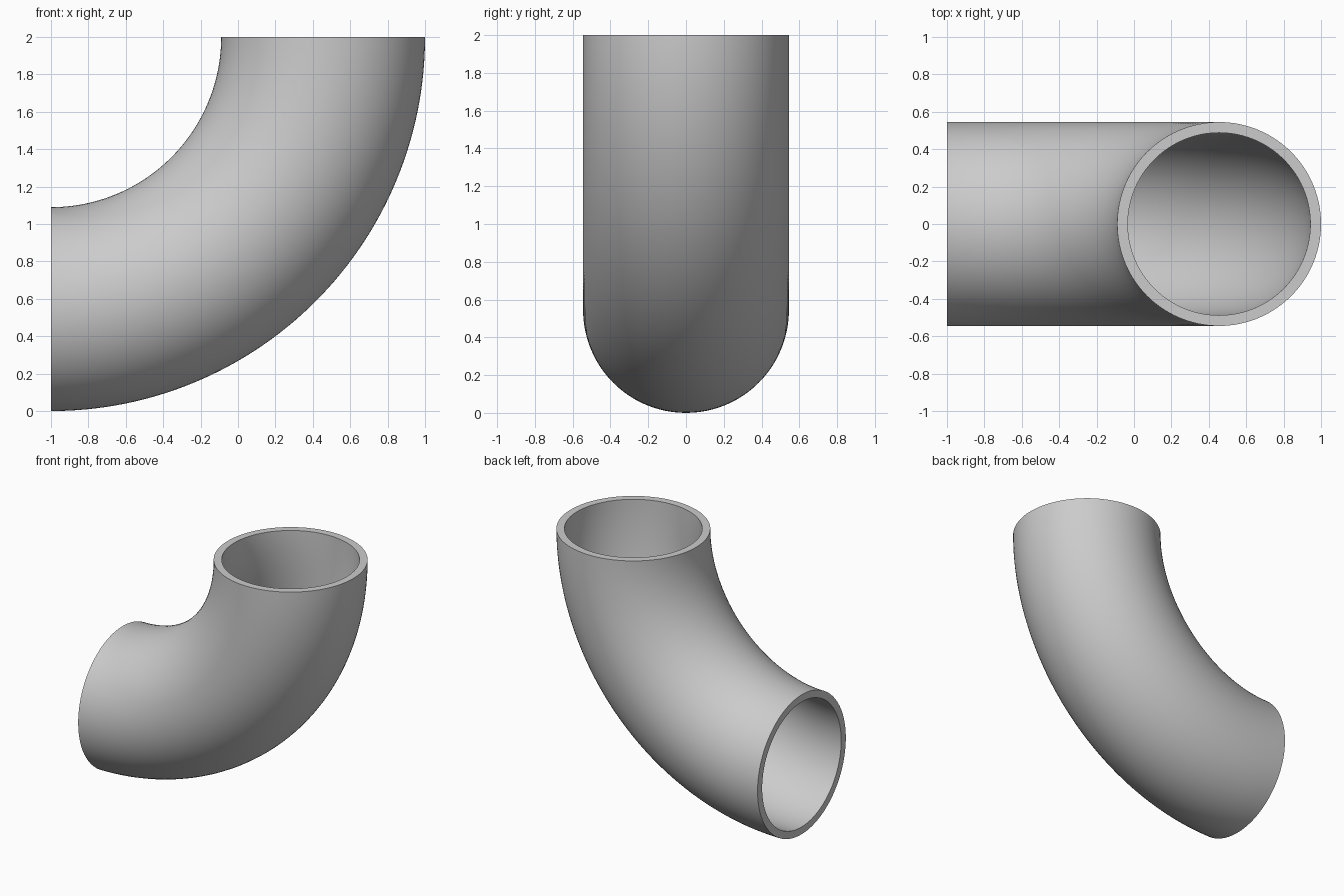
import bpy, bmesh
from math import sin, cos, pi, radians

cube = bpy.data.objects.get("Cube")
if cube:
    bpy.data.objects.remove(cube)

BEND_X, BEND_Z, BEND_R = -1.0, 2.0, 1.455   # centre and radius of the bend
OUTER_R, INNER_R = 0.545, 0.488             # pipe wall
SIDES, STEPS = 96, 64

# Plain grey metal
grey = bpy.data.materials.new("grey_metal")
grey.use_nodes = True
colour = (0.6, 0.6, 0.6, 1.0)
grey.diffuse_color = colour
grey.node_tree.nodes["Principled BSDF"].inputs["Base Color"].default_value = colour


def ring(bm, radius, turn):
    """Circle of vertices across the pipe at one angle of the bend."""
    verts = []
    for i in range(SIDES):
        a = 2 * pi * i / SIDES
        reach = BEND_R + radius * cos(a)
        verts.append(bm.verts.new((BEND_X + reach * sin(turn),
                                   radius * sin(a),
                                   BEND_Z - reach * cos(turn))))
    return verts


def bridge(bm, first, second):
    for i in range(SIDES):
        j = (i + 1) % SIDES
        bm.faces.new((first[i], first[j], second[j], second[i]))


# Quarter-turn hollow pipe: outer wall, inner wall and two flat rims
bm = bmesh.new()
turns = [pi / 2 * s / STEPS for s in range(STEPS + 1)]
outer = [ring(bm, OUTER_R, t) for t in turns]
inner = [ring(bm, INNER_R, t) for t in turns]
for wall in (outer, inner):
    for a, b in zip(wall, wall[1:]):
        bridge(bm, a, b)
for end in (0, -1):
    bridge(bm, outer[end], inner[end])
bmesh.ops.recalc_face_normals(bm, faces=bm.faces)

mesh = bpy.data.meshes.new("pipe_elbow")
bm.to_mesh(mesh)
bm.free()
mesh.materials.append(grey)
elbow = bpy.data.objects.new("pipe_elbow", mesh)
bpy.context.collection.objects.link(elbow)

# Smooth walls with crisp rims
bpy.ops.object.select_all(action='DESELECT')
elbow.select_set(True)
bpy.context.view_layer.objects.active = elbow
bpy.ops.object.shade_smooth_by_angle(angle=radians(30))
